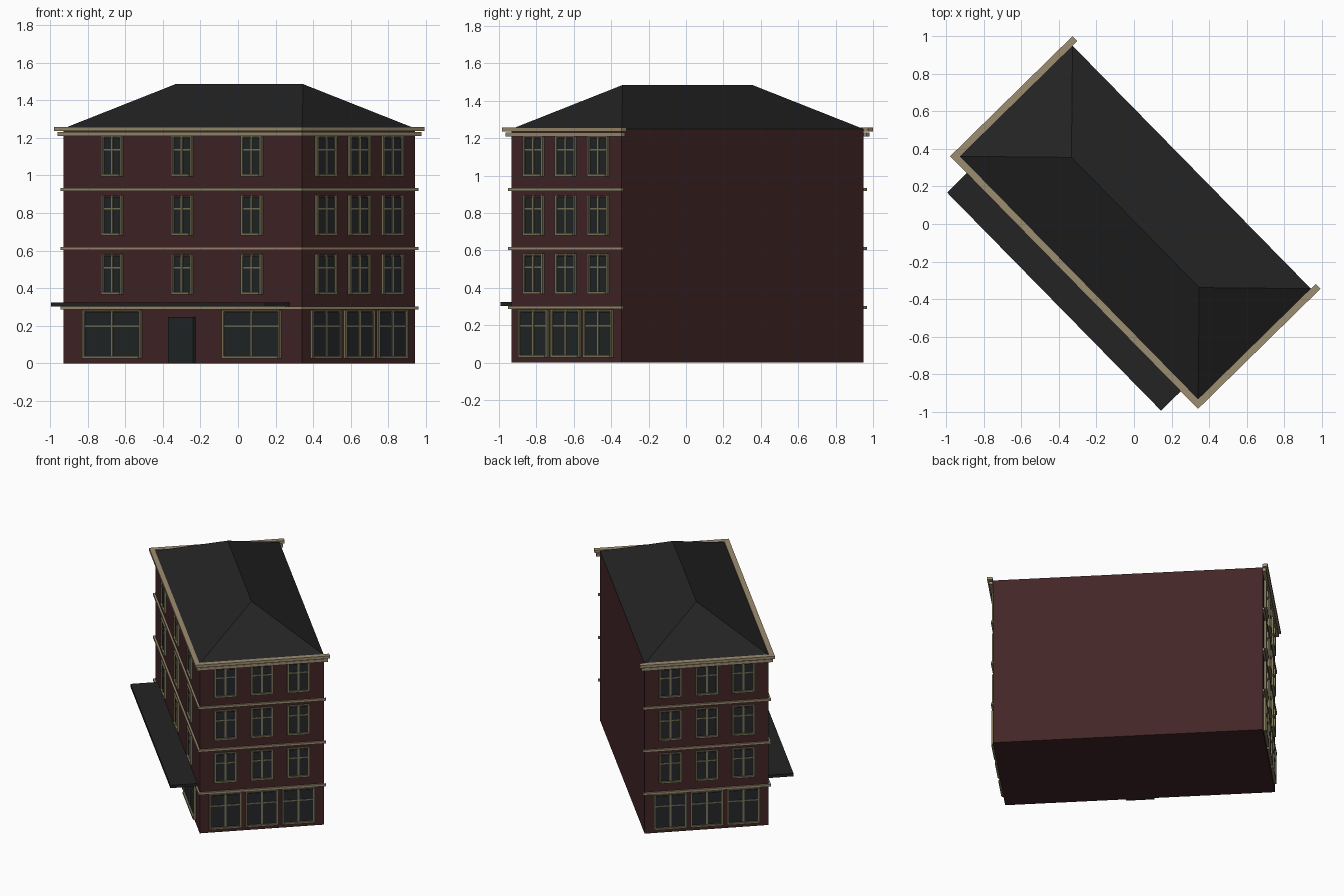
import bpy, bmesh, math
from mathutils import Matrix, Vector

if "Cube" in bpy.data.objects:
    bpy.data.objects.remove(bpy.data.objects["Cube"])

# Building placement and main sizes
PLACE = Matrix.Translation((0.007, 0.008, 0)) @ Matrix.Rotation(math.radians(-45.55), 4, 'Z')
HL, HW = 0.905, 0.42
WALL_TOP, RIDGE = 1.25, 1.485


def material(name, colour):
    m = bpy.data.materials.new(name)
    m.use_nodes = True
    m.diffuse_color = (*colour, 1)
    bsdf = next(n for n in m.node_tree.nodes if n.type == 'BSDF_PRINCIPLED')
    bsdf.inputs["Base Color"].default_value = (*colour, 1)
    return m


BRICK = material("dark red brick", (0.056, 0.019, 0.02))
SLATE = material("charcoal roof", (0.017, 0.017, 0.017))
STONE = material("tan trim", (0.34, 0.27, 0.165))
FRAME = material("olive window frame", (0.2, 0.18, 0.1))
GLASS = material("dark glass", (0.017, 0.02, 0.021))


def add_box(bm, x, y, z):
    """Box from three (low, high) ranges."""
    size = [b - a for a, b in (x, y, z)]
    mid = [(a + b) / 2 for a, b in (x, y, z)]
    bmesh.ops.create_cube(bm, size=1, matrix=Matrix.Translation(mid) @ Matrix.Diagonal((*size, 1)))


def finish(name, bm, mat, matrix=PLACE):
    bmesh.ops.recalc_face_normals(bm, faces=bm.faces)
    mesh = bpy.data.meshes.new(name)
    bm.to_mesh(mesh)
    bm.free()
    mesh.materials.append(mat)
    obj = bpy.data.objects.new(name, mesh)
    obj.matrix_world = matrix
    bpy.context.scene.collection.objects.link(obj)
    return obj


def box(name, x, y, z, mat, matrix=PLACE):
    bm = bmesh.new()
    add_box(bm, x, y, z)
    return finish(name, bm, mat, matrix)


# Walls
box("walls", (-HL, HL), (-HW, HW), (0, WALL_TOP), BRICK)

# Hipped roof
bm = bmesh.new()
eaves = [bm.verts.new((sx * HL, sy * HW, WALL_TOP)) for sx, sy in ((-1, -1), (1, -1), (1, 1), (-1, 1))]
west, east = [bm.verts.new((s * (HL - HW), 0, RIDGE)) for s in (-1, 1)]
a, b, c, d = eaves
for face in ((a, b, east, west), (b, c, east), (c, d, west, east), (d, a, west), (d, c, b, a)):
    bm.faces.new(face)
finish("hipped_roof", bm, SLATE)


# String courses and cornices on the front and both ends
def trim(name, low, high, out):
    bm = bmesh.new()
    add_box(bm, (-HL - out, HL + out), (-HW - out, -HW), (low, high))
    for s in (-1, 1):
        add_box(bm, sorted((s * HL, s * (HL + out))), (-HW, HW + out), (low, high))
    finish(name, bm, STONE)


for i, z in enumerate((0.296, 0.611, 0.926)):
    trim(f"string_course_{i + 1}", z - 0.008, z + 0.008, 0.013)
trim("lower_cornice", 1.209, 1.23, 0.024)
trim("upper_cornice", 1.237, 1.257, 0.036)

# Awning over the shop front
box("awning", (-0.815, 0.81), (-0.603, -HW), (0.303, 0.324), SLATE)


# Window: glass plate, raised border, cross bars and a sill
def window(name, matrix, centre, width, low, high):
    edge, out = 0.013, 0.015
    l, r = centre - width / 2, centre + width / 2
    box(name + "_glass", (l + edge, r - edge), (-0.006, 0), (low + edge, high - edge), GLASS, matrix)
    bm = bmesh.new()
    for x in (l, r - edge):
        add_box(bm, (x, x + edge), (-out, 0), (low, high))
    add_box(bm, (l + edge, r - edge), (-out, 0), (high - edge / 2, high))
    add_box(bm, (l + edge, r - edge), (-out - 0.004, 0), (low, low + edge))
    add_box(bm, (centre - 0.006, centre + 0.006), (-0.011, 0), (low + edge, high - edge / 2))
    bar = low + 0.66 * (high - low)
    add_box(bm, (l + edge, r - edge), (-0.01, 0), (bar - 0.004, bar + 0.004))
    finish(name + "_frame", bm, FRAME, matrix)


# Each facade: name, turn, distance from centre, window spacing, shop window slots and width
FACADES = (
    ("front", 0, HW, 0.53, (-1, 1), 0.44),
    ("left_end", 90, HL, 0.247, (-1, 0, 1), 0.222),
    ("right_end", -90, HL, 0.247, (-1, 0, 1), 0.222),
)
for side, turn, dist, step, shops, shop_width in FACADES:
    matrix = PLACE @ Matrix.Rotation(math.radians(turn), 4, 'Z') @ Matrix.Translation((0, -dist, 0))
    for slot in shops:
        window(f"{side}_shop_window_{slot + 2}", matrix, slot * step, shop_width, 0.027, 0.284)
    for floor in range(3):
        low = 0.367 + floor * 0.314
        for slot in (-1, 0, 1):
            window(f"{side}_window_{floor + 1}_{slot + 2}", matrix, slot * step, 0.153, low, low + 0.216)

# Front door
box("front_door", (-0.095, 0.095), (-HW - 0.018, -HW), (0, 0.248), GLASS)
